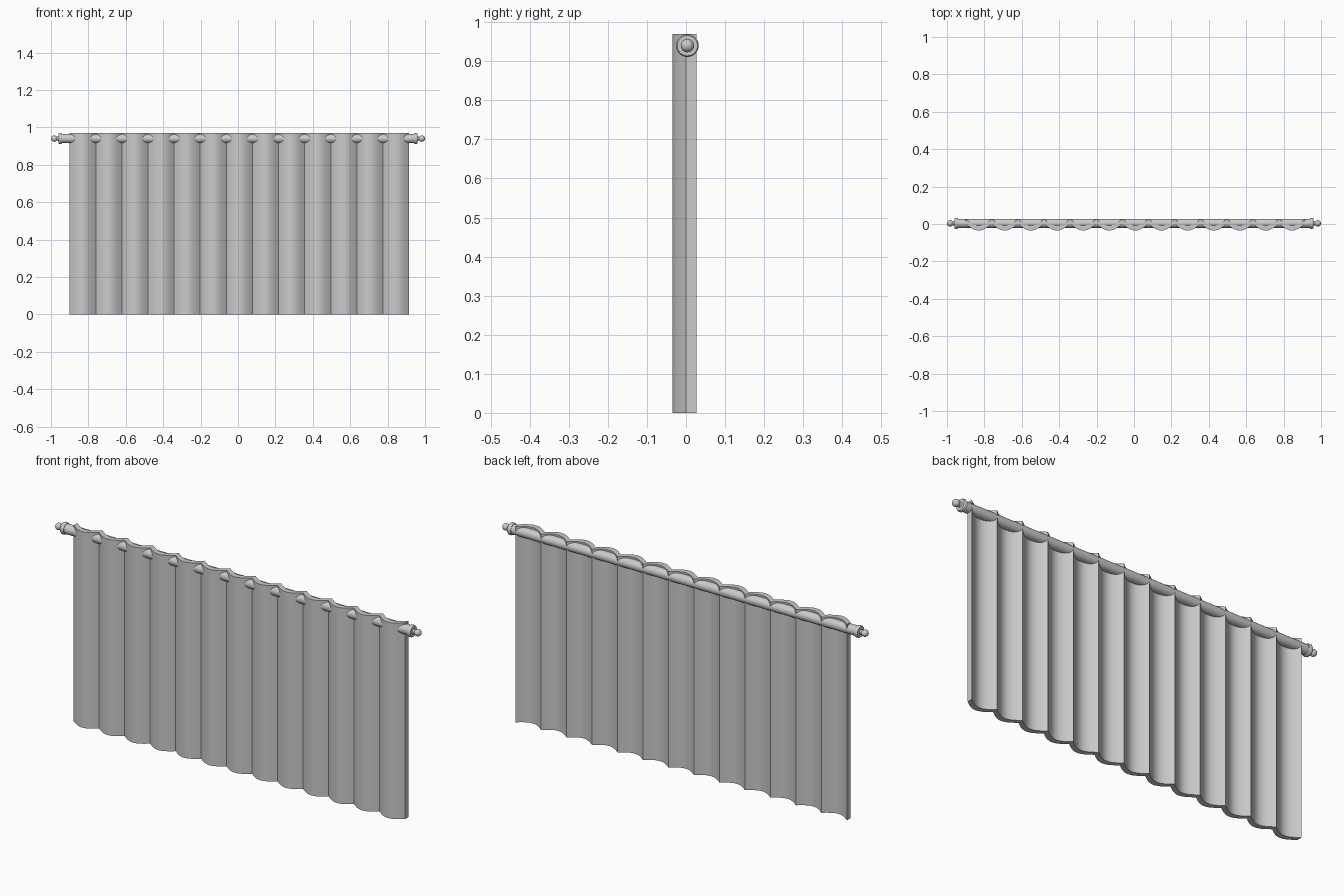
import bpy, bmesh, math

if "Cube" in bpy.data.objects:
    bpy.data.objects.remove(bpy.data.objects["Cube"])

ROD_Y, ROD_Z, ROD_R = 0.0035, 0.94, 0.024


def add_object(name, bm, angle=30):
    bmesh.ops.recalc_face_normals(bm, faces=bm.faces)
    me = bpy.data.meshes.new(name)
    bm.to_mesh(me)
    bm.free()
    ob = bpy.data.objects.new(name, me)
    bpy.context.collection.objects.link(ob)
    bpy.ops.object.select_all(action='DESELECT')
    ob.select_set(True)
    bpy.context.view_layer.objects.active = ob
    bpy.ops.object.shade_smooth_by_angle(angle=math.radians(angle))
    return ob


def lathe_x(name, profile, sides=32):
    """Revolve (x, radius) points around the rod axis."""
    bm = bmesh.new()
    rings = []
    for x, r in profile:
        rings.append([bm.verts.new((x, ROD_Y + r * math.cos(2 * math.pi * k / sides),
                                    ROD_Z + r * math.sin(2 * math.pi * k / sides)))
                      for k in range(sides)])
    for a, b in zip(rings, rings[1:]):
        for k in range(sides):
            j = (k + 1) % sides
            bm.faces.new((a[k], a[j], b[j], b[k]))
    bm.faces.new(rings[0])
    bm.faces.new(rings[-1])
    return add_object(name, bm)


# curtain: thirteen bowed folds with sharp creases, extruded upward
FOLDS, SEG, X0, X1, TOP, THICK = 13, 12, -0.90, 0.915, 0.97, 0.027
bm = bmesh.new()
front, back = [], []
for i in range(FOLDS * SEG + 1):
    x = X0 + (X1 - X0) * i / (FOLDS * SEG)
    y = -0.035 * abs(math.sin(math.pi * i / SEG))
    front.append([bm.verts.new((x, y, z)) for z in (0, TOP)])
    back.append([bm.verts.new((x, y + THICK, z)) for z in (0, TOP)])
for i in range(FOLDS * SEG):
    f, g, b, c = front[i], front[i + 1], back[i], back[i + 1]
    bm.faces.new((f[0], g[0], g[1], f[1]))
    bm.faces.new((b[0], b[1], c[1], c[0]))
    bm.faces.new((f[1], g[1], c[1], b[1]))
    bm.faces.new((f[0], b[0], c[0], g[0]))
for i in (0, -1):
    f, b = front[i], back[i]
    bm.faces.new((f[0], f[1], b[1], b[0]))
add_object("curtain", bm)

# rod
lathe_x("curtain_rod", [(-0.95, ROD_R), (0.95, ROD_R)])

# finials: flange, neck and ball at both ends
for side, name in ((-1, "finial_left"), (1, "finial_right")):
    prof = [(0.940, 0.020), (0.940, 0.026), (0.945, 0.029), (0.955, 0.029),
            (0.960, 0.026), (0.960, 0.012), (0.968, 0.010)]
    for k in range(3, 13):
        a = math.pi * k / 12
        prof.append((0.983 - 0.017 * math.cos(a), max(0.017 * math.sin(a), 0.0005)))
    lathe_x(name, [(side * x, r) for x, r in prof])
